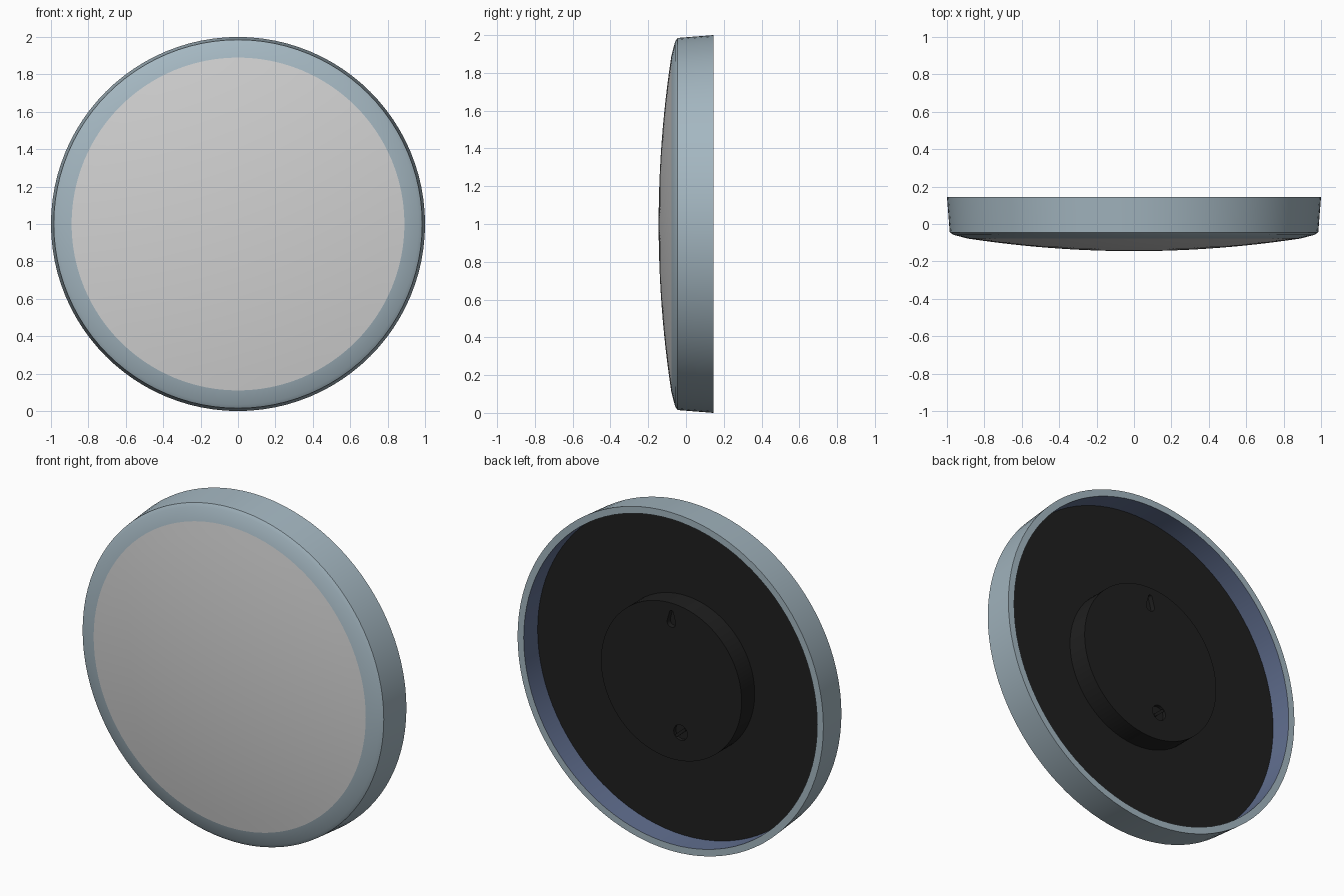
import bpy
import bmesh
import math
from mathutils import Vector

if "Cube" in bpy.data.objects:
    bpy.data.objects.remove(bpy.data.objects["Cube"], do_unlink=True)

SEGMENTS = 96
CENTRE_Z = 1.0


def material(name, rgb):
    mat = bpy.data.materials.new(name)
    mat.use_nodes = True
    colour = (*rgb, 1.0)
    mat.diffuse_color = colour
    mat.node_tree.nodes["Principled BSDF"].inputs["Base Color"].default_value = colour
    return mat


blue = material("pale blue frame", (0.37, 0.47, 0.53))
slate = material("slate blue lining", (0.12, 0.16, 0.28))
white = material("soft white", (0.64, 0.64, 0.64))
black = material("matt black", (0.014, 0.014, 0.014))


def finish(bm, name, mats):
    bmesh.ops.recalc_face_normals(bm, faces=bm.faces[:])
    mesh = bpy.data.meshes.new(name)
    bm.to_mesh(mesh)
    bm.free()
    obj = bpy.data.objects.new(name, mesh)
    bpy.context.collection.objects.link(obj)
    for mat in mats:
        mesh.materials.append(mat)
    return obj


def activate(obj):
    bpy.ops.object.select_all(action="DESELECT")
    obj.select_set(True)
    bpy.context.view_layer.objects.active = obj


def smooth(obj):
    activate(obj)
    bpy.ops.object.shade_smooth_by_angle(angle=math.radians(35))


def lathe(name, profile, mats, closed=False):
    """Turn (radius, y) points about the front-to-back axis."""
    bm = bmesh.new()
    verts = [bm.verts.new((r, y, CENTRE_Z)) for r, y in profile]
    pairs = list(zip(verts, verts[1:] + verts[:1]))
    edges = [bm.edges.new(p) for p in (pairs if closed else pairs[:-1])]
    bmesh.ops.spin(bm, geom=verts + edges, cent=(0, 0, CENTRE_Z), axis=(0, 1, 0),
                   angle=math.tau, steps=SEGMENTS, use_merge=True)
    bmesh.ops.remove_doubles(bm, verts=bm.verts[:], dist=0.0002)
    return finish(bm, name, mats)


def prism(name, circles, y0, y1):
    """Convex block around circles given as (x, z, radius)."""
    bm = bmesh.new()
    for x, z, r in circles:
        for i in range(24):
            a = math.tau * i / 24
            for y in (y0, y1):
                bm.verts.new((x + r * math.cos(a), y, z + r * math.sin(a)))
    hull = bmesh.ops.convex_hull(bm, input=bm.verts[:])
    loose = [v for v in bm.verts if not v.link_faces]
    bmesh.ops.delete(bm, geom=loose, context="VERTS")
    bmesh.ops.dissolve_limit(bm, angle_limit=0.01, verts=bm.verts[:], edges=bm.edges[:])
    return finish(bm, name, [black])


# Gently bulging front
def dome_y(r):
    return -0.145 + 0.085 * r * r


FACE_R = 0.89
radii = [FACE_R * i / 12 for i in range(13)]
dome = lathe("front_dome", [(r, dome_y(r)) for r in radii] + [(FACE_R, 0.0), (0, 0.0)], [white])
smooth(dome)

# Frame with sloping front lip, tapered side and open back
LINING_R = 0.96
frame = lathe("frame", [(FACE_R, dome_y(FACE_R)), (0.965, -0.058), (0.985, -0.045),
                        (1.0, 0.145), (LINING_R, 0.145), (LINING_R, 0.0), (FACE_R, 0.0)],
              [blue, slate], closed=True)
for face in frame.data.polygons:
    c = face.center
    inward = face.normal.dot(Vector((c.x, 0, c.z - CENTRE_Z))) < -0.5
    if inward and c.y > 0.01:
        face.material_index = 1
smooth(frame)

# Recessed back panel
PANEL_Y = 0.015
panel = lathe("back_panel", [(0, 0.001), (LINING_R, 0.001), (LINING_R, PANEL_Y), (0, PANEL_Y)], [black])
smooth(panel)

# Raised round housing with a hanging hole and a dial pocket
HUB_Y = 0.137
hub = lathe("back_housing", [(0, 0.01), (0.46, 0.01), (0.46, HUB_Y), (0, HUB_Y)], [black])
DIAL = (-0.06, 0.71)
cutters = [
    prism("keyhole_cutter", [(0, 1.345, 0.028), (0, 1.405, 0.012)], HUB_Y - 0.03, HUB_Y + 0.05),
    prism("dial_cutter", [(*DIAL, 0.045)], HUB_Y - 0.02, HUB_Y + 0.05),
]
for cutter in cutters:
    cutter.hide_render = True
    mod = hub.modifiers.new("pocket", "BOOLEAN")
    mod.operation = "DIFFERENCE"
    mod.solver = "EXACT"
    mod.object = cutter
    activate(hub)
    bpy.ops.object.modifier_apply(modifier=mod.name)
    bpy.data.objects.remove(cutter, do_unlink=True)
smooth(hub)

# Grip bar across the dial pocket
x, z = DIAL
prism("dial_grip", [(x - 0.025, z + 0.022, 0.008), (x + 0.025, z - 0.022, 0.008)],
      HUB_Y - 0.021, HUB_Y)
